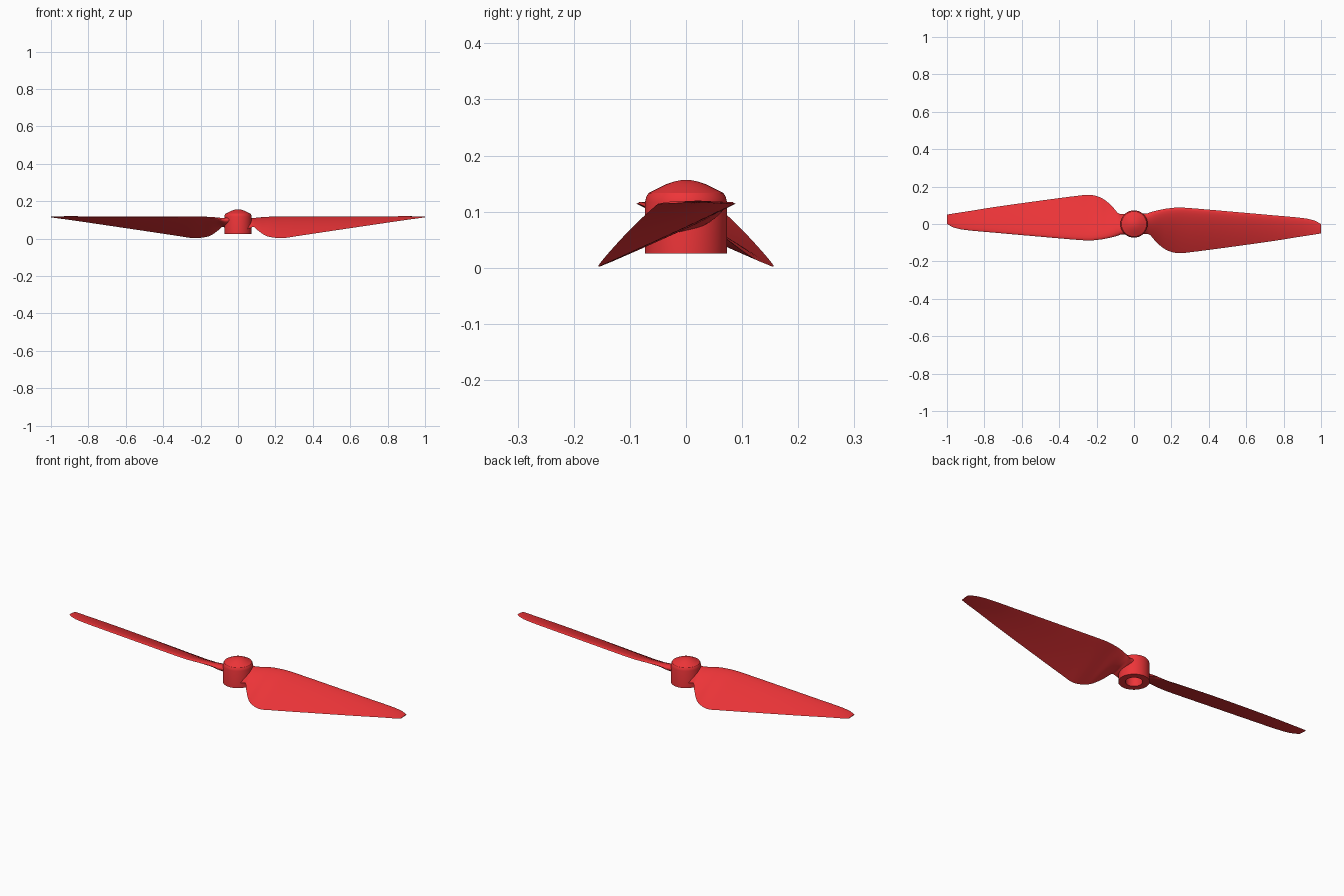
import bpy, bmesh, math

if "Cube" in bpy.data.objects:
    bpy.data.objects.remove(bpy.data.objects["Cube"])

red = bpy.data.materials.new("red_plastic")
red.diffuse_color = (0.85, 0.035, 0.04, 1)
red.use_nodes = True
red.node_tree.nodes["Principled BSDF"].inputs["Base Color"].default_value = red.diffuse_color


def finish(name, bm, angle):
    bmesh.ops.recalc_face_normals(bm, faces=bm.faces)
    mesh = bpy.data.meshes.new(name)
    bm.to_mesh(mesh)
    bm.free()
    mesh.materials.append(red)
    ob = bpy.data.objects.new(name, mesh)
    bpy.context.collection.objects.link(ob)
    bpy.ops.object.select_all(action='DESELECT')
    ob.select_set(True)
    bpy.context.view_layer.objects.active = ob
    bpy.ops.object.shade_smooth_by_angle(angle=math.radians(angle))
    return ob


# Hub: lathed shell with a blind shaft bore and a domed cap
profile = [(0, 0.10), (0.04, 0.10), (0.04, 0.025), (0.073, 0.025), (0.073, 0.117),
           (0.071, 0.126), (0.067, 0.133), (0.05, 0.1415), (0.035, 0.149),
           (0.02, 0.154), (0.01, 0.156), (0, 0.1565)]
bm = bmesh.new()
verts = [bm.verts.new((r, 0, z)) for r, z in profile]
edges = [bm.edges.new(p) for p in zip(verts, verts[1:])]
bmesh.ops.spin(bm, geom=verts + edges, cent=(0, 0, 0), axis=(0, 0, 1),
               angle=2 * math.pi, steps=64)
bmesh.ops.remove_doubles(bm, verts=bm.verts, dist=1e-5)
finish("hub", bm, 25)

# Blade stations: x, leading y, leading z, trailing y, trailing z, upper and lower bulge
STATIONS = [
    (0.045, 0.054, 0.104, -0.054, 0.050, 0.024, 0.016),
    (0.070, 0.056, 0.100, -0.054, 0.058, 0.022, 0.014),
    (0.085, 0.062, 0.101, -0.058, 0.062, 0.019, 0.011),
    (0.107, 0.068, 0.106, -0.083, 0.043, 0.019, 0.007),
    (0.145, 0.077, 0.111, -0.120, 0.017, 0.019, 0.004),
    (0.180, 0.083, 0.113, -0.142, 0.007, 0.019, 0.002),
    (0.235, 0.088, 0.114, -0.156, 0.002, 0.018, 0.001),
    (0.300, 0.085, 0.114, -0.151, 0.011, 0.017, 0.001),
    (0.500, 0.068, 0.115, -0.125, 0.041, 0.013, 0.001),
    (0.750, 0.046, 0.116, -0.090, 0.078, 0.009, 0.001),
    (0.900, 0.032, 0.117, -0.066, 0.100, 0.006, 0.001),
    (0.960, 0.020, 0.117, -0.057, 0.108, 0.004, 0.001),
    (1.000, 0.000, 0.117, -0.050, 0.114, 0.003, 0.001)]


def slope(i, k):
    a, b = STATIONS[max(i - 1, 0)], STATIONS[min(i + 1, len(STATIONS) - 1)]
    return (b[k] - a[k]) / (b[0] - a[0])


def smooth_stations(steps=4):
    # Hermite interpolation along the blade
    for i in range(len(STATIONS) - 1):
        a, b = STATIONS[i], STATIONS[i + 1]
        h = b[0] - a[0]
        for s in range(steps):
            t = s / steps
            yield [(2*t**3 - 3*t**2 + 1) * a[k] + (t**3 - 2*t*t + t) * h * slope(i, k)
                   + (3*t*t - 2*t**3) * b[k] + (t**3 - t*t) * h * slope(i + 1, k)
                   for k in range(7)]
    yield STATIONS[-1]


def section(st, n=14):
    # Aerofoil loop: over the top to the trailing edge, back underneath
    x, yl, zl, yt, zt, up, low = st
    dy, dz = yt - yl, zt - zl
    c = math.hypot(dy, dz)
    ny, nz = dz / c, -dy / c
    pts = []
    for i in range(2 * n):
        t = (1 - math.cos(math.pi * i / n)) / 2
        f = 2.6 * math.sqrt(t) * (1 - t)
        d = up * f if i <= n else -low * f
        pts.append((x, yl + dy * t + ny * d, zl + dz * t + nz * d))
    return pts


# Two identical blades, half a turn apart
for name, sign in (("right_blade", 1), ("left_blade", -1)):
    bm = bmesh.new()
    rings = [[bm.verts.new((sign * x, sign * y, z)) for x, y, z in section(s)]
             for s in smooth_stations()]
    for a, b in zip(rings, rings[1:]):
        for i in range(len(a)):
            j = (i + 1) % len(a)
            bm.faces.new((a[i], a[j], b[j], b[i]))
    bm.faces.new(rings[0])
    bm.faces.new(rings[-1])
    finish(name, bm, 40)
